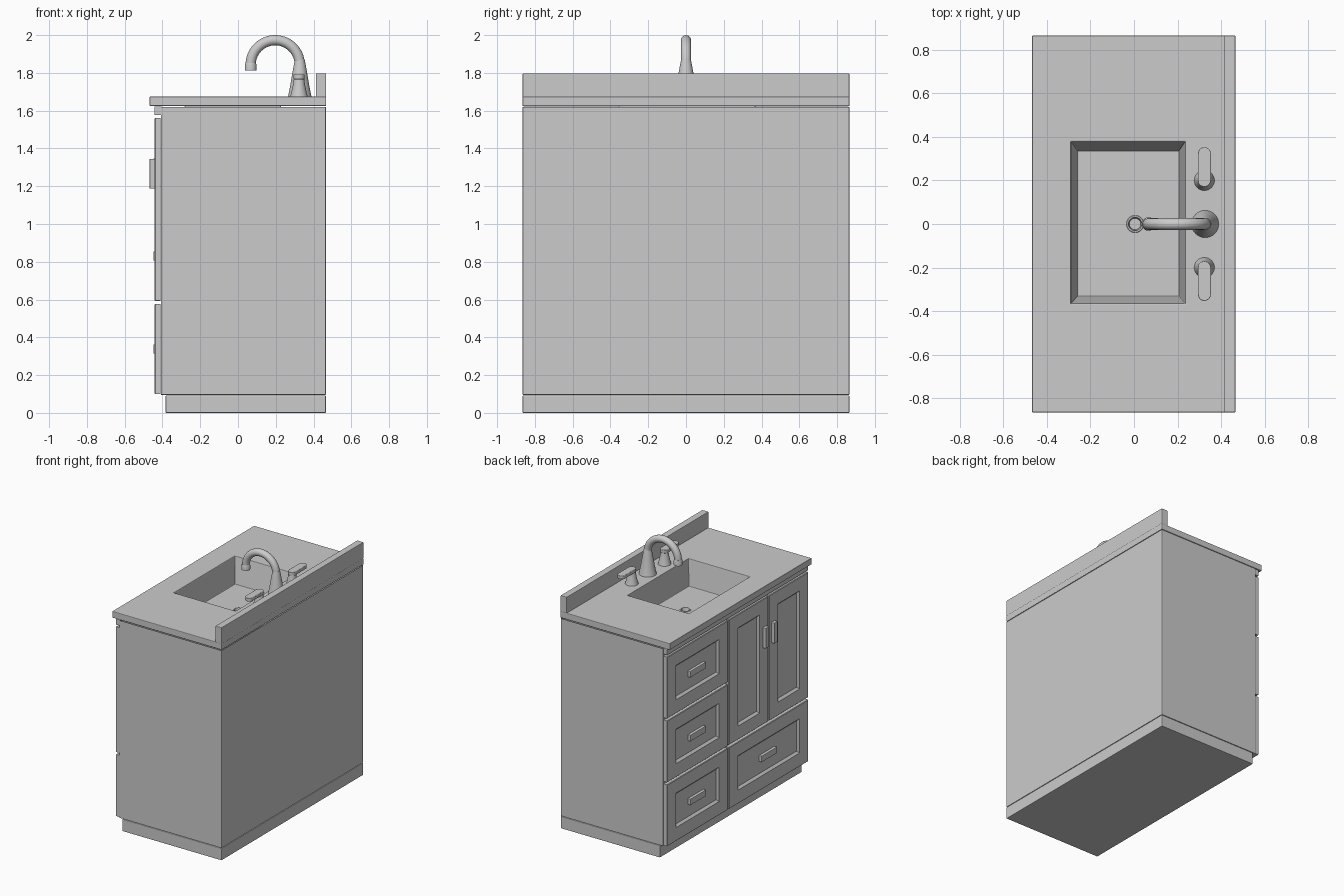
import bpy, bmesh
from math import sin, cos, pi, radians

if "Cube" in bpy.data.objects:
    bpy.data.objects.remove(bpy.data.objects["Cube"])


def finish(name, bm, bevel=0.0, smooth=False):
    bmesh.ops.recalc_face_normals(bm, faces=bm.faces)
    me = bpy.data.meshes.new(name)
    bm.to_mesh(me)
    bm.free()
    ob = bpy.data.objects.new(name, me)
    bpy.context.collection.objects.link(ob)
    if bevel:
        m = ob.modifiers.new("edge", 'BEVEL')
        m.width, m.segments, m.limit_method = bevel, 2, 'ANGLE'
    if smooth:
        bpy.ops.object.select_all(action='DESELECT')
        bpy.context.view_layer.objects.active = ob
        ob.select_set(True)
        bpy.ops.object.shade_smooth_by_angle(angle=radians(40))
    return ob


def loft(bm, loops, cap_start=True, cap_end=True):
    rings = [[bm.verts.new(p) for p in lp] for lp in loops]
    for a, b in zip(rings, rings[1:]):
        for i in range(len(a)):
            j = (i + 1) % len(a)
            bm.faces.new((a[i], a[j], b[j], b[i]))
    if cap_start:
        bm.faces.new(rings[0])
    if cap_end:
        bm.faces.new(rings[-1])
    return rings


def rect_z(x0, x1, y0, y1, z):
    return [(x0, y0, z), (x1, y0, z), (x1, y1, z), (x0, y1, z)]


def rect_x(y0, y1, z0, z1, x, d=0.0):
    return [(x, y0 + d, z0 + d), (x, y1 - d, z0 + d), (x, y1 - d, z1 - d), (x, y0 + d, z1 - d)]


def circle(cx, cy, r, z, n=32):
    return [(cx + r * cos(2 * pi * i / n), cy + r * sin(2 * pi * i / n), z) for i in range(n)]


def box(name, x0, x1, y0, y1, z0, z1, bevel=0.004, open_top=False):
    bm = bmesh.new()
    loft(bm, [rect_z(x0, x1, y0, y1, z0), rect_z(x0, x1, y0, y1, z1)], cap_end=not open_top)
    return finish(name, bm, bevel)


def lathe(name, cx, cy, profile, **caps):
    bm = bmesh.new()
    loft(bm, [circle(cx, cy, r, z) for r, z in profile], **caps)
    return finish(name, bm, smooth=True)


# Cabinet carcass, plinth and top rail
W = 0.865
box("plinth", -0.383, 0.465, -W, W, 0, 0.092)
box("cabinet_body", -0.408, 0.465, -W, W, 0.095, 1.62, open_top=True)
box("top_rail", -0.442, -0.406, -0.86, 0.86, 1.576, 1.622, 0.002)

# Countertop with the basin sunk into it
FLOOR, DX = 1.48, 0.005
bm = bmesh.new()
rings = loft(bm, [
    rect_z(-0.40, 0.45, -W + 0.02, W - 0.02, 1.625),
    rect_z(-0.468, 0.466, -W, W, 1.625),
    rect_z(-0.468, 0.466, -W, W, 1.674),
    rect_z(-0.29, 0.235, -0.365, 0.378, 1.674),
    rect_z(-0.26, 0.207, -0.332, 0.337, FLOOR)], False, False)
hole = [bm.verts.new(p) for p in circle(DX, 0, 0.034, FLOOR)]
edges = [bm.edges.new((hole[i], hole[i - 1])) for i in range(len(hole))]
edges += [bm.edges.get((rings[-1][i], rings[-1][i - 1])) for i in range(4)]
bmesh.ops.triangle_fill(bm, edges=edges, use_beauty=True)
finish("countertop_with_basin", bm, 0.004)
lathe("drain", DX, 0, [(0.040, FLOOR), (0.038, FLOOR + 0.003), (0.031, FLOOR + 0.003),
                       (0.026, FLOOR - 0.025)], cap_start=False)
box("backsplash", 0.413, 0.466, -W, W, 1.67, 1.797)


# Framed drawer and door fronts
def front(name, y0, y1, z0, z1, frame=0.105):
    bm = bmesh.new()
    loft(bm, [rect_x(y0, y1, z0, z1, -0.410),
              rect_x(y0, y1, z0, z1, -0.438),
              rect_x(y0, y1, z0, z1, -0.442, 0.004),
              rect_x(y0, y1, z0, z1, -0.442, frame),
              rect_x(y0, y1, z0, z1, -0.426, frame + 0.016)])
    finish(name, bm)


def drawer(name, y0, y1, z0, z1):
    front(name, y0, y1, z0, z1)
    y, z = (y0 + y1) / 2, (z0 + z1) / 2
    box(name + "_handle", -0.448, -0.424, y - 0.095, y + 0.095, z - 0.024, z + 0.024, 0.003)


for i, z in enumerate((0.1, 0.593, 1.086)):
    drawer(f"side_drawer_{i + 1}", 0.122, 0.86, z, z + 0.476)
drawer("wide_drawer", -0.86, 0.105, 0.1, 0.576)
for side, y0, y1, hy in (("left", -0.37, 0.105, -0.325), ("right", -0.86, -0.385, -0.43)):
    front(f"{side}_door", y0, y1, 0.594, 1.562)
    box(f"{side}_door_handle", -0.468, -0.440, hy - 0.02, hy + 0.02, 1.187, 1.345, 0.003)

# Faucet: flared base, arched spout and nozzle
FX = 0.327
lathe("faucet_base", FX, 0, [(0.063, 1.672), (0.061, 1.68), (0.05, 1.735), (0.04, 1.795),
                             (0.031, 1.845), (0.026, 1.87)])
cu = bpy.data.curves.new("faucet_spout", 'CURVE')
cu.dimensions, cu.bevel_depth, cu.bevel_resolution, cu.use_fill_caps = '3D', 0.027, 6, True
R, CZ = 0.13, 1.843
path = [(FX, 0, 1.80)]
path += [(FX - R + R * cos(pi * i / 28), 0, CZ + R * sin(pi * i / 28)) for i in range(29)]
path += [(FX - 2 * R, 0, 1.82)]
sp = cu.splines.new('POLY')
sp.points.add(len(path) - 1)
for p, co in zip(sp.points, path):
    p.co = (*co, 1)
sp.use_smooth = True
spout = bpy.data.objects.new("faucet_spout", cu)
bpy.context.collection.objects.link(spout)
bpy.ops.object.select_all(action='DESELECT')
bpy.context.view_layer.objects.active = spout
spout.select_set(True)
bpy.ops.object.convert(target='MESH')
lathe("faucet_nozzle", FX - 2 * R, 0, [(0.031, 1.812), (0.031, 1.842), (0.027, 1.853)])

# Lever taps, one on each side of the spout
for side, s in (("left", 1), ("right", -1)):
    lathe(f"{side}_tap_base", FX - 0.004, s * 0.2,
          [(0.047, 1.672), (0.045, 1.68), (0.033, 1.73), (0.027, 1.77)])
    bm = bmesh.new()
    outline = [(FX - 0.004 + 0.03 * cos(pi * i / 12), s * (c + d * 0.03 * sin(pi * i / 12)))
               for c, d, order in ((0.323, 1, range(13)), (0.2, -1, range(12, -1, -1)))
               for i in order]
    loft(bm, [[(x, y, z) for x, y in outline] for z in (1.766, 1.792)])
    finish(f"{side}_tap_lever", bm, 0.003, smooth=True)
